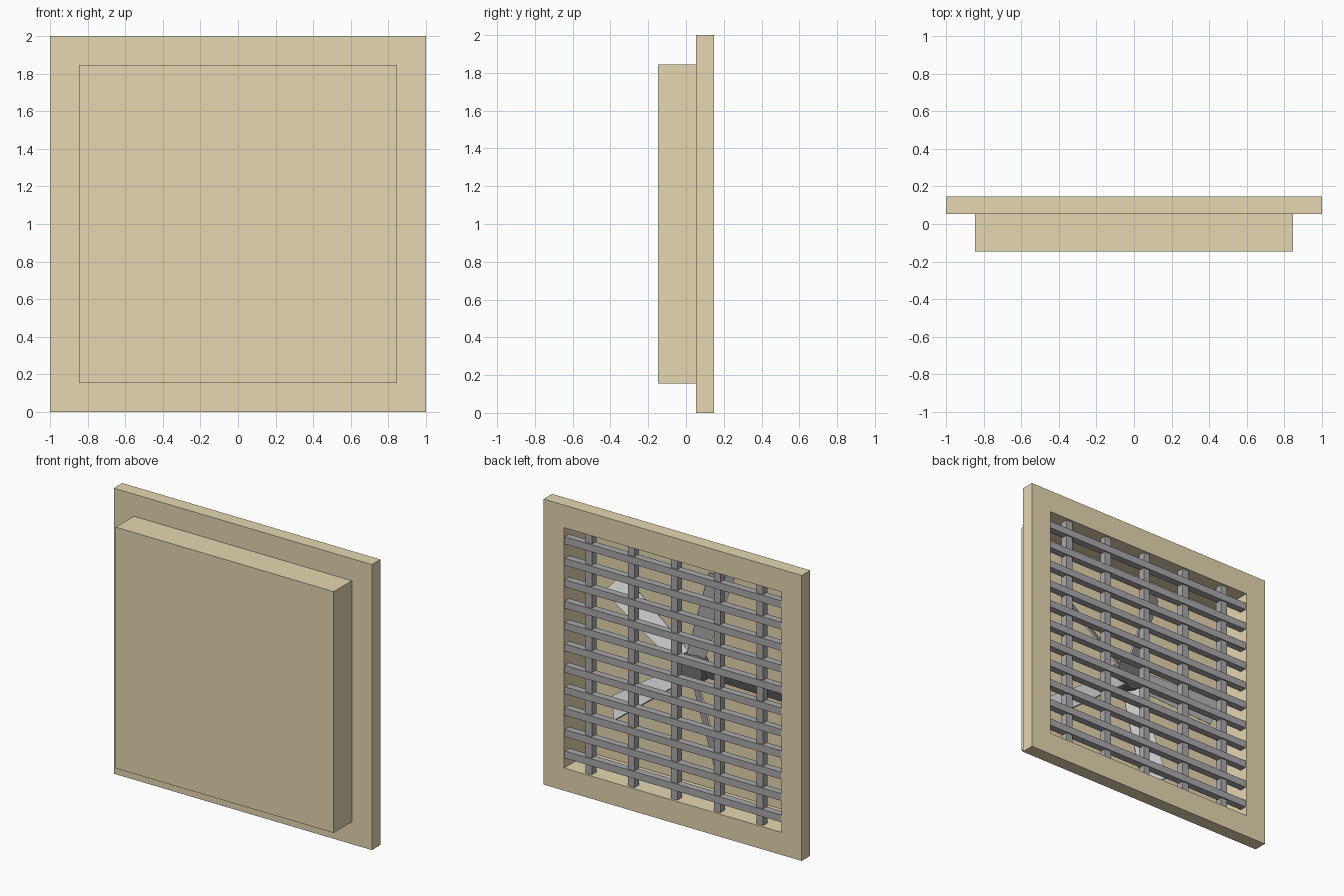
import bpy, bmesh, math
from mathutils import Matrix, Vector

if "Cube" in bpy.data.objects:
    bpy.data.objects.remove(bpy.data.objects["Cube"])


def material(name, r, g, b):
    m = bpy.data.materials.new(name)
    m.diffuse_color = (r, g, b, 1)
    m.use_nodes = True
    m.node_tree.nodes["Principled BSDF"].inputs["Base Color"].default_value = m.diffuse_color
    return m


WOOD = material("tan_paint", 0.78, 0.68, 0.44)
STEEL = material("bar_grey", 0.40, 0.40, 0.41)
BLADE = material("blade_grey", 0.52, 0.52, 0.52)
DARK = material("hub_dark", 0.17, 0.17, 0.17)
ZC = 1.0


def finish(bm, name, mat):
    bmesh.ops.recalc_face_normals(bm, faces=bm.faces)
    me = bpy.data.meshes.new(name)
    bm.to_mesh(me)
    bm.free()
    me.materials.append(mat)
    ob = bpy.data.objects.new(name, me)
    bpy.context.collection.objects.link(ob)
    return ob


def bar(name, centre, size):
    bm = bmesh.new()
    bmesh.ops.create_cube(bm, size=1, matrix=Matrix.Translation(centre) @ Matrix.Diagonal((*size, 1)))
    return finish(bm, name, STEEL)


# Housing: square rings (half width, y) from the closed front, round the flange, into the box
rings = [(0.845, -0.147), (0.845, 0.053), (1.0, 0.053), (1.0, 0.147), (0.842, 0.147), (0.842, -0.14)]
bm = bmesh.new()
loops = [[bm.verts.new((sx * h, y, ZC + sz * h)) for sx, sz in ((-1, -1), (1, -1), (1, 1), (-1, 1))]
         for h, y in rings]
for a, b in zip(loops, loops[1:]):
    for i in range(4):
        j = (i + 1) % 4
        bm.faces.new((a[i], a[j], b[j], b[i]))
bm.faces.new(loops[0])
bm.faces.new(loops[-1])
finish(bm, "housing", WOOD)

# Grille: horizontal bars just proud of the vertical ones
for i in range(11):
    bar(f"horizontal_bar_{i + 1}", (0, 0.115, ZC + (i - 5) * 0.15), (1.684, 0.05, 0.05))
for i in range(5):
    bar(f"vertical_bar_{i + 1}", ((i - 2) * 0.332, 0.105, ZC), (0.05, 0.05, 1.684))

# Fan hub
bm = bmesh.new()
bmesh.ops.create_cone(bm, cap_ends=True, segments=16, radius1=0.11, radius2=0.11, depth=0.10,
                      matrix=Matrix.Translation((0, -0.07, ZC)) @ Matrix.Rotation(math.pi / 2, 4, 'X'))
finish(bm, "fan_hub", DARK)

# Five pitched blades, slightly wider at the tip
PITCH = math.radians(35)
for k in range(5):
    a = math.radians(36 + 72 * k)
    radial = Vector((math.cos(a), 0, math.sin(a)))
    tangent = Vector((-math.sin(a), 0, math.cos(a)))
    axis = Vector((0, 1, 0))
    chord = tangent * math.cos(PITCH) - axis * math.sin(PITCH)
    normal = axis * math.cos(PITCH) + tangent * math.sin(PITCH)
    centre = Vector((0, -0.065, ZC))
    bm = bmesh.new()
    ends = []
    for r, w in ((0.08, 0.06), (0.75, 0.085)):
        ends.append([bm.verts.new(centre + radial * r + chord * w * s + normal * 0.006 * t)
                     for s, t in ((-1, -1), (1, -1), (1, 1), (-1, 1))])
    for i in range(4):
        j = (i + 1) % 4
        bm.faces.new((ends[0][i], ends[0][j], ends[1][j], ends[1][i]))
    for e in ends:
        bm.faces.new(e)
    finish(bm, f"fan_blade_{k + 1}", BLADE)
